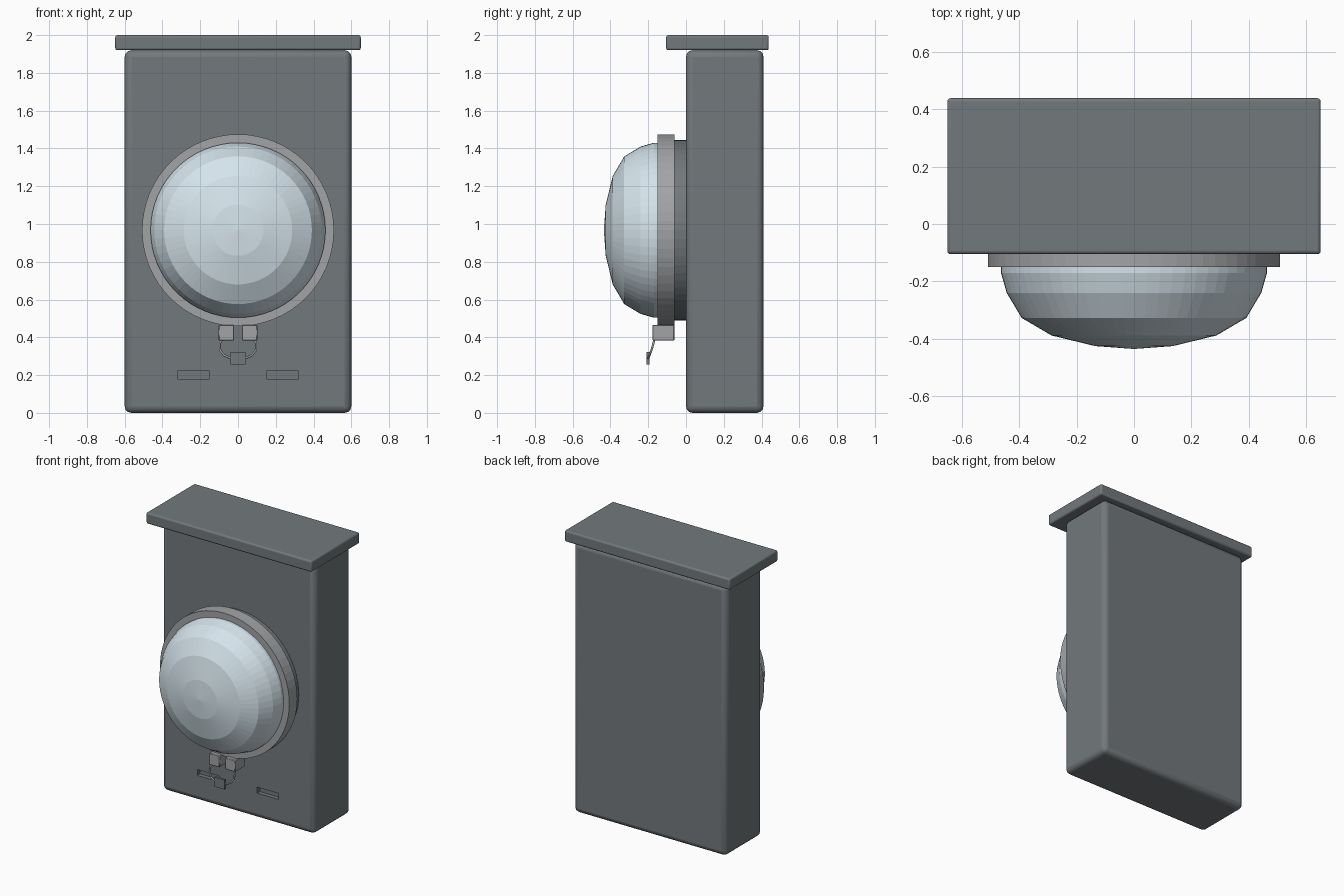
import bpy, math
from mathutils import Matrix

if "Cube" in bpy.data.objects:
    bpy.data.objects.remove(bpy.data.objects["Cube"])

def mat(name, c):
    m = bpy.data.materials.new(name)
    m.diffuse_color = (*c, 1)
    m.use_nodes = True
    m.node_tree.nodes["Principled BSDF"].inputs["Base Color"].default_value = m.diffuse_color
    return m

housing = mat("housing_grey", (0.17, 0.19, 0.20))
metal = mat("light_metal", (0.36, 0.37, 0.38))
glass = mat("pale_glass", (0.66, 0.77, 0.83))
CZ = 0.967  # height of the dial axis

def box(name, lo, hi, material, bevel=0, segs=3):
    bpy.ops.mesh.primitive_cube_add(size=1, location=[(a + b) / 2 for a, b in zip(lo, hi)])
    o = bpy.context.object
    o.name = name
    o.data.transform(Matrix.Diagonal([b - a for a, b in zip(lo, hi)] + [1]))
    o.data.materials.append(material)
    if bevel:
        m = o.modifiers.new("bevel", "BEVEL")
        m.width, m.segments = bevel, segs
        bpy.ops.object.shade_smooth_by_angle(angle=math.radians(35))
    return o

def lathe(name, profile, material, n=64, closed=False):
    """Spin (radius, y) points around the dial axis."""
    verts, rings, faces = [], [], []
    for r, y in profile:
        k = n if r > 0 else 1
        rings.append([len(verts) + i for i in range(k)])
        for i in range(k):
            a = 2 * math.pi * i / n
            verts.append((r * math.cos(a), y, CZ + r * math.sin(a)))
    pairs = list(zip(rings, rings[1:])) + ([(rings[-1], rings[0])] if closed else [])
    for a, b in pairs:
        for i in range(n):
            j = (i + 1) % n
            if len(b) == 1:
                faces.append((a[i], a[j], b[0]))
            elif len(a) == 1:
                faces.append((a[0], b[j], b[i]))
            else:
                faces.append((a[i], a[j], b[j], b[i]))
    me = bpy.data.meshes.new(name)
    me.from_pydata(verts, [], faces)
    me.materials.append(material)
    o = bpy.data.objects.new(name, me)
    bpy.context.collection.objects.link(o)
    return o

# Housing with two recessed slots, and overhanging cap
body = box("housing", (-0.6, 0, 0), (0.6, 0.41, 1.92), housing, 0.035)
for s in (-1, 1):
    cut = box("slot_cutter", (s * 0.235 - 0.085, -0.05, 0.18), (s * 0.235 + 0.085, 0.03, 0.222), housing)
    cut.hide_render = True
    cut.hide_viewport = True
    m = body.modifiers.new("slot", "BOOLEAN")
    m.object, m.operation, m.solver = cut, "DIFFERENCE", "EXACT"
box("cap", (-0.65, -0.105, 1.92), (0.65, 0.438, 2.0), housing, 0.012)

# Dial: mounting collar, clamp ring and faceted glass dome
lathe("mounting_collar", [(0.46, 0.002), (0.478, 0.002), (0.478, -0.062), (0.46, -0.062)], housing, closed=True)
lathe("clamp_ring", [(0.46, -0.06), (0.508, -0.06), (0.508, -0.15), (0.46, -0.15)], metal, closed=True)
lathe("glass_dome", [(0.463, -0.10), (0.463, -0.17), (0.443, -0.24), (0.391, -0.327),
                     (0.287, -0.388), (0.135, -0.425), (0, -0.435)], glass)

# Clamp lugs
for s in (-1, 1):
    box("clamp_lug", (s * 0.062 - 0.041, -0.178, 0.383), (s * 0.062 + 0.041, -0.062, 0.466), metal, 0.004, 1)

# Seal wire loop through the lugs
cu = bpy.data.curves.new("seal_wire", "CURVE")
cu.dimensions = "3D"
cu.bevel_depth, cu.bevel_resolution = 0.006, 2
half = [(0.075, -0.164, 0.40), (0.096, -0.172, 0.37), (0.096, -0.182, 0.335),
        (0.075, -0.193, 0.305), (0.04, -0.199, 0.29)]
pts = half + [(0, -0.2, 0.284)] + [(-x, y, z) for x, y, z in reversed(half)]
sp = cu.splines.new("POLY")
sp.points.add(len(pts) - 1)
for p, c in zip(sp.points, pts):
    p.co = (*c, 1)
cu.materials.append(metal)
bpy.context.collection.objects.link(bpy.data.objects.new("seal_wire", cu))

# Seal tag
box("seal_tag", (-0.04, -0.208, 0.255), (0.04, -0.192, 0.322), housing)
